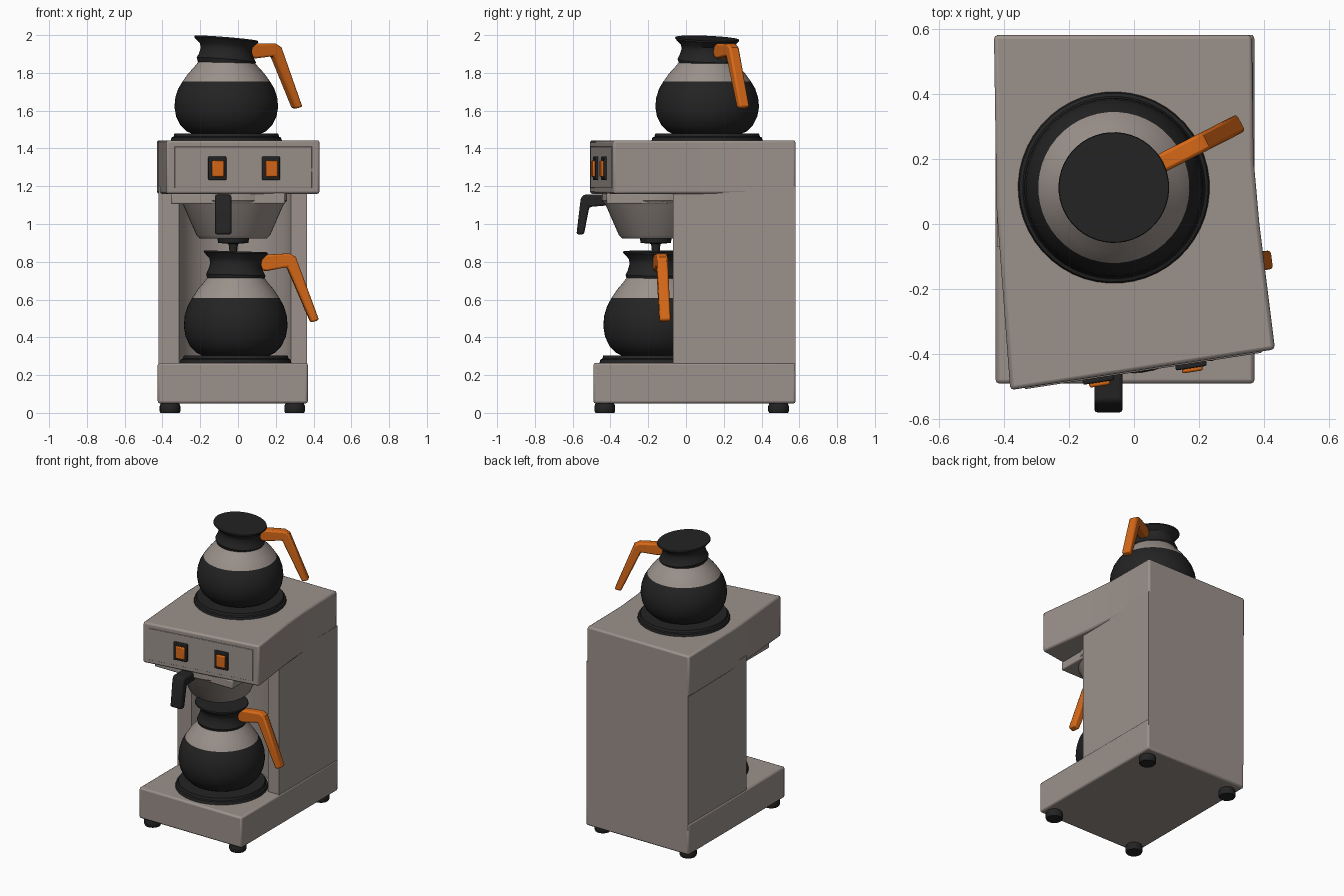
import bpy, bmesh, math
from mathutils import Vector, Matrix

if "Cube" in bpy.data.objects:
    bpy.data.objects.remove(bpy.data.objects["Cube"])


def material(name, rgb):
    m = bpy.data.materials.new(name)
    m.diffuse_color = (*rgb, 1)
    m.use_nodes = True
    m.node_tree.nodes["Principled BSDF"].inputs["Base Color"].default_value = m.diffuse_color
    return m


STEEL = material("warm_grey_steel", (0.33, 0.285, 0.26))
BLACK = material("black_plastic", (0.017, 0.017, 0.017))
ORANGE = material("orange_plastic", (0.68, 0.14, 0.009))


def finish(name, bm, mats, bevel=0, matrix=None):
    bmesh.ops.recalc_face_normals(bm, faces=bm.faces[:])
    me = bpy.data.meshes.new(name)
    bm.to_mesh(me)
    bm.free()
    ob = bpy.data.objects.new(name, me)
    bpy.context.collection.objects.link(ob)
    for m in mats:
        me.materials.append(m)
    if matrix:
        me.transform(matrix)
    if bevel:
        mod = ob.modifiers.new("soft_edges", 'BEVEL')
        mod.width, mod.segments = bevel, 2
        mod.limit_method, mod.angle_limit = 'ANGLE', math.radians(40)
    bpy.context.view_layer.objects.active = ob
    ob.select_set(True)
    bpy.ops.object.shade_smooth_by_angle(angle=math.radians(35))
    ob.select_set(False)
    return ob


def prism(name, outline, z0, z1, mat, bevel=0, matrix=None):
    """Flat outline extruded from z0 to z1."""
    bm = bmesh.new()
    f = bm.faces.new([bm.verts.new((x, y, z0)) for x, y in outline])
    r = bmesh.ops.extrude_face_region(bm, geom=[f])
    verts = [v for v in r['geom'] if isinstance(v, bmesh.types.BMVert)]
    bmesh.ops.translate(bm, verts=verts, vec=(0, 0, z1 - z0))
    return finish(name, bm, [mat], bevel, matrix)


def rect(x0, x1, y0, y1):
    return [(x0, y0), (x1, y0), (x1, y1), (x0, y1)]


def lathe(name, profile, mat, matrix, split=None, seg=48):
    """Profile (radius, height) spun about z; faces above split turn steel."""
    bm = bmesh.new()
    vs = [bm.verts.new((r, 0, z)) for r, z in profile]
    es = [bm.edges.new(p) for p in zip(vs, vs[1:])]
    bmesh.ops.spin(bm, geom=vs + es, cent=(0, 0, 0), axis=(0, 0, 1),
                   angle=2 * math.pi, steps=seg, use_duplicate=False)
    bmesh.ops.remove_doubles(bm, verts=bm.verts[:], dist=1e-4)
    mats = [mat]
    if split:
        mats = [mat, STEEL]
        for f in bm.faces:
            f.material_index = int(f.calc_center_median().z > split)
    return finish(name, bm, mats, 0, matrix)


# Upright matrix: outline x -> x, outline y -> z, extrusion -> -y
UPRIGHT = Matrix.Rotation(math.pi / 2, 4, 'X')

# Base and feet
prism("base", rect(-0.425, 0.37, -0.49, 0.58), 0.05, 0.265, STEEL, 0.012)
for x in (-0.36, 0.30):
    for y in (-0.43, 0.49):
        lathe("foot", [(0, 0), (0.05, 0), (0.055, 0.01), (0.055, 0.035), (0.045, 0.06), (0, 0.06)],
              BLACK, Matrix.Translation((x, y, 0)), seg=20)

# Column with a rounded hollow for the carafe
CX, CY = -0.015, -0.16
hollow = []
for i in range(25):
    a = math.radians(17 + 146 * i / 24)
    hollow.append((CX + 0.31 * math.cos(a), CY + 0.31 * math.sin(a)))
prism("column", [(-0.42, 0.58), (-0.42, -0.07)] + hollow[::-1] + [(0.365, -0.07), (0.365, 0.58)],
      0.22, 1.2, STEEL)

# Head, skewed toward the front
prism("head", [(-0.43, 0.58), (-0.422, 0.05), (-0.38, -0.51), (0.433, -0.385),
               (0.385, 0.0), (0.367, 0.2), (0.362, 0.58)], 1.16, 1.443, STEEL, 0.012)

# Control panel and switches, laid on the skewed front
slant = math.atan2(0.125, 0.813)
front = Matrix.Translation((-0.38, -0.51, 0)) @ Matrix.Rotation(slant, 4, 'Z') @ UPRIGHT
prism("control_panel", rect(0.045, 0.78, 1.19, 1.41), -0.005, 0.004, STEEL, 0.002, front)
for u in (0.272, 0.56):
    prism("switch_frame", rect(u - 0.048, u + 0.048, 1.233, 1.357), 0, 0.018, BLACK, 0.005, front)
    prism("switch_rocker", rect(u - 0.03, u + 0.034, 1.25, 1.335), 0, 0.03, ORANGE, 0.006, front)

# Brew basket, rails, outlet
at_basket = Matrix.Translation((CX - 0.01, CY, 0))
lathe("brew_basket", [(0, 1.165), (0.285, 1.165), (0.285, 1.125), (0.265, 1.10), (0.195, 0.94),
                      (0.175, 0.922), (0, 0.922)], STEEL, at_basket)
prism("basket_rail", rect(-0.355, 0.25, -0.42, -0.1), 1.105, 1.165, STEEL, 0.008)
lathe("basket_outlet", [(0, 0.93), (0.085, 0.93), (0.08, 0.90), (0.025, 0.895), (0.02, 0.85), (0, 0.85)],
      BLACK, at_basket, seg=24)

# Basket grip: side outline (y, z) extruded along x
SIDE = Matrix(((0, 0, 1, 0), (1, 0, 0, 0), (0, 1, 0, 0), (0, 0, 0, 1)))
prism("basket_grip", [(-0.40, 1.155), (-0.545, 1.155), (-0.558, 1.13), (-0.58, 0.945), (-0.54, 0.945),
                      (-0.512, 1.09), (-0.40, 1.10)], -0.122, -0.035, BLACK, 0.01, SIDE)


def carafe(x, y, z, turn, stretch, lean):
    """Warming plate, bulb, collar with lid, and handle."""
    place = Matrix.Translation((x, y, z)) @ Matrix.Rotation(math.radians(turn), 4, 'Z')
    lathe("warming_plate", [(0, 0), (0.295, 0), (0.29, 0.018), (0.28, 0.022), (0.275, 0.038),
                            (0, 0.038)], BLACK, place)
    tall = place @ Matrix.Diagonal((1, 1, stretch, 1))
    lathe("carafe_bulb", [(0, 0.035), (0.17, 0.035), (0.21, 0.055), (0.243, 0.09), (0.266, 0.14),
                          (0.275, 0.195), (0.27, 0.25), (0.255, 0.30), (0.232, 0.342), (0.20, 0.39),
                          (0.17, 0.425), (0.148, 0.455), (0, 0.455)], BLACK, tall, split=0.342)
    # Upper parts lean down toward the handle
    shear = Matrix.Identity(4)
    shear[2][0] = -lean
    top = tall @ shear
    lathe("carafe_collar", [(0, 0.44), (0.15, 0.44), (0.157, 0.465), (0.145, 0.49), (0.135, 0.525),
                            (0.14, 0.55), (0.17, 0.582), (0.168, 0.59), (0, 0.59)], BLACK, top)
    prism("carafe_handle", [(0.12, 0.50), (0.12, 0.565), (0.17, 0.578), (0.285, 0.588), (0.318, 0.57),
                            (0.442, 0.24), (0.40, 0.225), (0.272, 0.515), (0.16, 0.49)],
          -0.029, 0.029, ORANGE, 0.01, top @ UPRIGHT)


carafe(-0.012, -0.163, 0.265, 7, 1.0, 0.03)
carafe(-0.062, 0.112, 1.44, 27, 0.92, 0.10)
